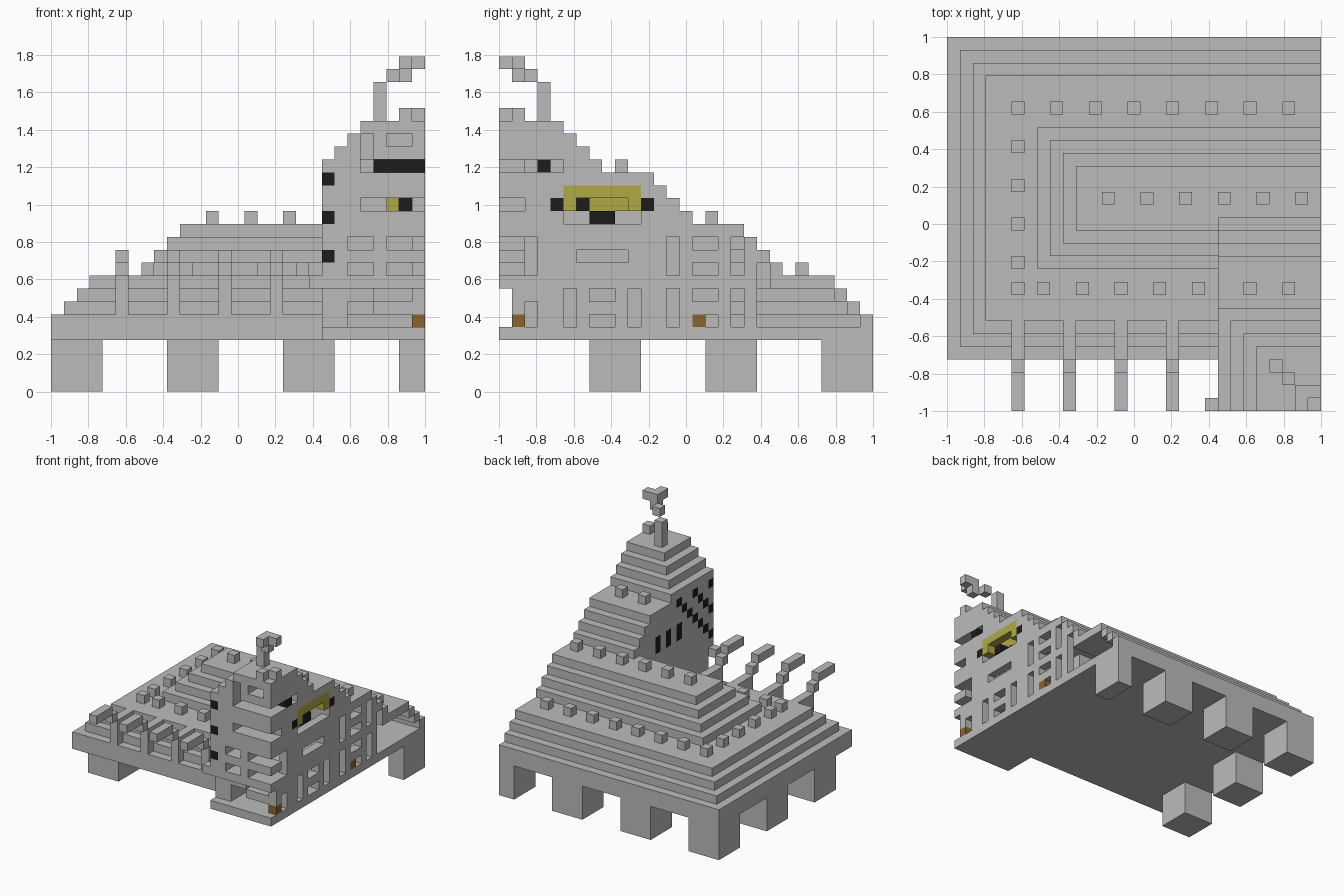
import bpy
import bmesh
from mathutils import Vector

if "Cube" in bpy.data.objects:
    bpy.data.objects.remove(bpy.data.objects["Cube"], do_unlink=True)

N = 29            # blocks along the longest side
U = 2 / N         # size of one block


def material(name, rgb):
    m = bpy.data.materials.new(name)
    m.use_nodes = True
    color = (*rgb, 1)
    m.diffuse_color = color
    m.node_tree.nodes["Principled BSDF"].inputs["Base Color"].default_value = color
    return m


STONE = material("stone grey", (0.5, 0.5, 0.5))
BLACK = material("black", (0.012, 0.012, 0.012))
YELLOW = material("yellow", (0.43, 0.4, 0.06))
BROWN = material("brown", (0.26, 0.13, 0.03))


def box(x0, x1, y0, y1, z0, z1):
    """Set of block cells filling a cuboid."""
    return {(x, y, z) for x in range(x0, x1)
            for y in range(y0, y1) for z in range(z0, z1)}


def cube(x, y, z):
    return {(x, y, z)}


def build(name, mat, cells):
    """Mesh only the outer faces of a set of cells."""
    bm = bmesh.new()
    verts = {}

    def vert(p):
        if p not in verts:
            verts[p] = bm.verts.new((p[0] * U - 1, p[1] * U - 1, p[2] * U))
        return verts[p]

    for c in sorted(cells):
        for axis in range(3):
            a, b = (axis + 1) % 3, (axis + 2) % 3
            for side in (0, 1):
                near = list(c)
                near[axis] += 1 if side else -1
                if tuple(near) in cells:
                    continue
                ring = []
                for i, j in ((0, 0), (1, 0), (1, 1), (0, 1)):
                    p = list(c)
                    p[axis] += side
                    p[a] += i
                    p[b] += j
                    ring.append(vert(tuple(p)))
                bm.faces.new(ring if side else ring[::-1])
    mesh = bpy.data.meshes.new(name)
    bm.to_mesh(mesh)
    bm.free()
    mesh.materials.append(mat)
    obj = bpy.data.objects.new(name, mesh)
    bpy.context.collection.objects.link(obj)
    return obj


def tier(inset, thick, z):
    """One hollow step: left, back and front walls, open on the right end."""
    outer = box(inset, N, 4 + inset, N - inset, z, z + 1)
    inner = box(inset + thick, N, 4 + inset + thick, N - inset - thick, z, z + 1)
    front = box(22, N, 0, 15, z, z + 1)    # the tower replaces this stretch
    return outer - inner - front


# Legs
legs = set()
for x0, x1 in ((0, 4), (9, 13), (18, 22), (27, 29)):
    legs |= box(x0, x1, 25, 29, 0, 4)
for y in (7, 16):
    legs |= box(0, 4, y, y + 4, 0, 4)
build("legs", STONE, legs)

# Floor slab
build("floor", STONE, box(0, N, 4, N, 4, 5) | box(21, N, 0, 4, 4, 5))

# Stepped base, hollow inside
steps = tier(0, 1, 5) | tier(1, 1, 6) | tier(2, 1, 7) | tier(3, 5, 8)
steps |= tier(7, 1, 9) | tier(8, 1, 10) | tier(9, 1, 11)
steps |= box(10, N, 14, 19, 12, 13)
build("stepped_base", STONE, steps)

# Small blocks standing on the terraces
studs = set()
for x in range(5, 28, 3):
    studs |= cube(x, 23, 9)
for y in (9, 11, 14, 17, 20):
    studs |= cube(5, y, 9)
for x in (7, 10, 13, 16, 19):
    studs |= cube(x, 9, 9)
for x in range(12, 28, 3):
    studs |= cube(x, 16, 13)
for x in (23, 26):
    studs |= cube(x, 9, 17)
build("terrace_studs", STONE, studs)

# Buttresses on the front with raised arms
arms = cube(20, 0, 8)
for x in range(5, 18, 4):
    arms |= box(x, x + 1, 4, 7, 6, 9) | cube(x, 3, 9) | box(x, x + 1, 0, 3, 10, 11)
build("buttress_arms", STONE, arms)

# Tower: solid steps first
tower = box(21, N, 0, 15, 5, 13)
for i in range(4):
    tower |= box(21, N, 0, 15 - i, 13 + i, 14 + i)
    tower |= box(21 + i, N, 0, 8 - i, 17 + i, 18 + i)
tower |= box(28, N, 15, 20, 5, 12)

# Tower: rooms and open foot
tower -= box(23, 28, 2, 20, 5, 12) | box(23, 28, 2, 11, 12, 16)
tower -= box(23, 28, 2, 6, 17, 18) | box(21, N, 0, 1, 5, 8)
tower |= box(23, 28, 1, 11, 8, 9)

# Tower: windows in the front wall (x from, x to, z from, z to)
for x0, x1, z0, z1 in ((23, 25, 5, 7), (25, 28, 5, 6), (25, 28, 7, 8),
                       (23, 25, 9, 10), (23, 25, 11, 12),
                       (26, 29, 9, 10), (26, 29, 11, 12),
                       (24, 29, 14, 15), (24, 29, 17, 18),
                       (24, 25, 18, 20), (26, 28, 19, 20)):
    tower -= box(x0, x1, 0, 2, z0, z1)

# Tower: windows in the side wall
for y in (5, 10, 13, 18):
    tower -= box(28, N, y, y + 1, 5, 8)
for y in (2, 13, 18):
    tower -= box(28, N, y, y + 1, 9, 12)
for y, z in ((7, 5), (7, 7), (15, 5), (15, 7), (15, 9), (15, 11)):
    tower -= box(28, N, y, y + 2, z, z + 1)
tower -= box(28, N, 2, 3, 5, 7) | box(28, N, 6, 10, 10, 11)
tower -= box(28, N, 5, 11, 13, 16) | box(28, N, 2, 5, 17, 18)

# Black accents: slits on the outer wall, bar and marks around the arch
black = set()
for length, z in ((7, 10), (4, 13), (1, 16)):
    for k in range(length):
        black |= cube(21, k, z + k)
for y in (6, 8, 10):
    black |= box(21, 22, y, y + 1, 12, 14)
black |= box(25, N, 3, 4, 17, 18) | cube(28, 4, 14) | cube(28, 11, 14)
black |= cube(27, 6, 14) | box(27, 28, 7, 9, 13, 14)

# Brown blocks in the lower side wall
brown = cube(28, 1, 5) | cube(28, 15, 5)

# Yellow arch with its backing
arch = box(28, N, 5, 11, 15, 16) | cube(28, 5, 14) | cube(28, 10, 14)
arch |= box(26, 27, 5, 11, 14, 16)

build("tower", STONE, tower - black - brown - arch)
build("black_accents", BLACK, black)
build("brown_blocks", BROWN, brown)
build("yellow_arch", YELLOW, arch)

# Finial: post rising diagonally to an angled crown
finial = box(25, 26, 3, 4, 21, 24) | cube(26, 2, 24) | cube(27, 1, 24)
finial |= cube(27, 1, 25) | cube(28, 1, 25) | cube(27, 0, 25)
build("finial", STONE, finial)
build("roof_studs", STONE, cube(28, 1, 21) | cube(27, 0, 21))
